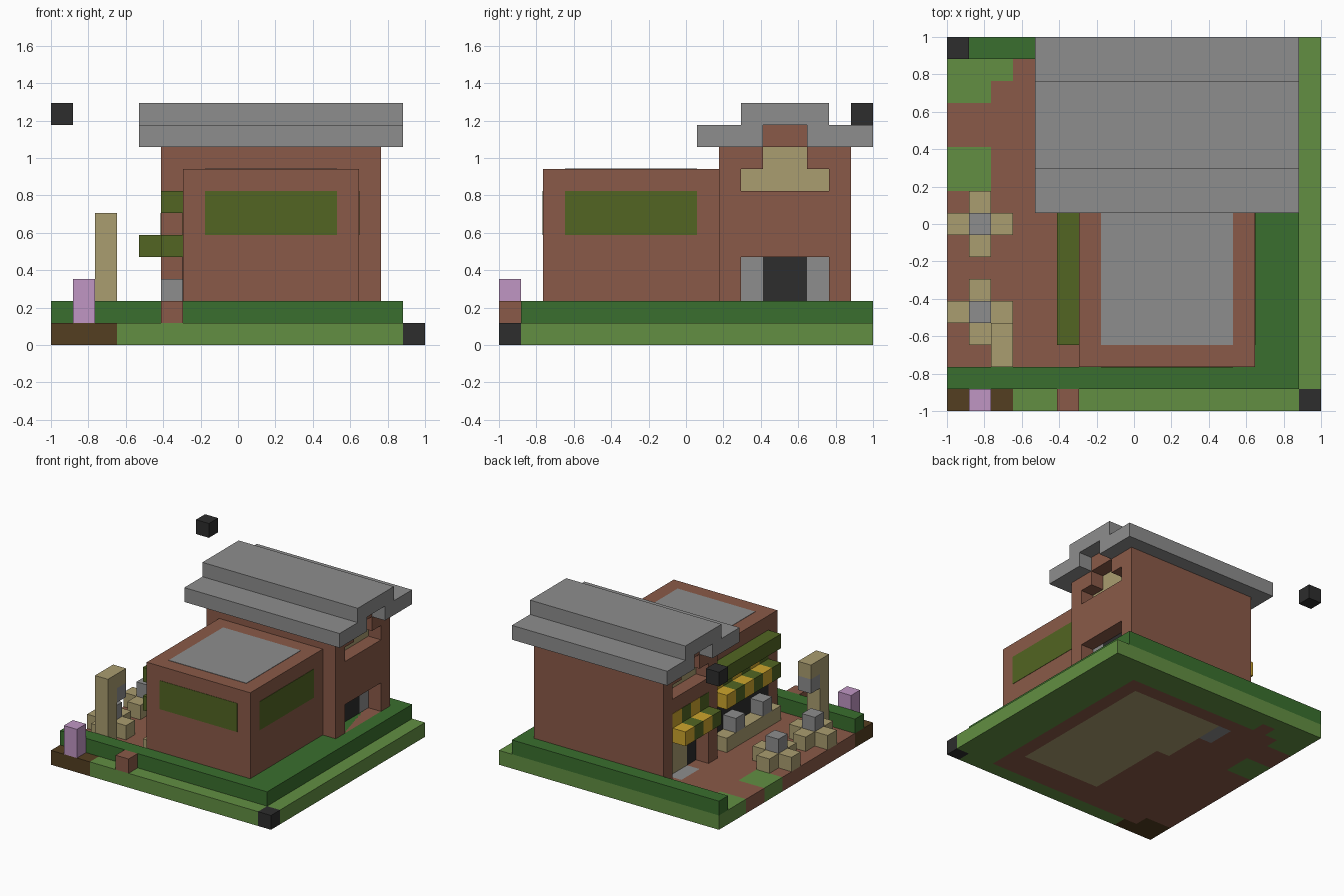
import bpy, bmesh

if "Cube" in bpy.data.objects:
    bpy.data.objects.remove(bpy.data.objects["Cube"])

N = 17            # blocks along one side
V = 2 / N         # block size
THIN = 0.003      # thickness of painted plates


def material(name, r, g, b):
    m = bpy.data.materials.new(name)
    lin = [((c / 255 + 0.055) / 1.055) ** 2.4 for c in (r, g, b)] + [1]
    m.use_nodes = True
    m.diffuse_color = lin
    m.node_tree.nodes["Principled BSDF"].inputs["Base Color"].default_value = lin
    return m


brick = material("brick", 138, 90, 72)
grey = material("grey", 141, 141, 141)
hedge = material("hedge_green", 58, 111, 46)
grass = material("grass_green", 98, 143, 66)
olive = material("olive", 82, 101, 34)
beige = material("beige", 170, 157, 112)
pink = material("pink", 192, 150, 196)
black = material("black", 45, 45, 45)
soil = material("soil", 84, 62, 33)
yellow = material("yellow", 205, 165, 45)


def link(name, bm, *mats):
    me = bpy.data.meshes.new(name)
    bm.to_mesh(me)
    bm.free()
    for m in mats:
        me.materials.append(m)
    ob = bpy.data.objects.new(name, me)
    bpy.context.collection.objects.link(ob)
    return ob


def block(name, mat, x, y, z, grow=(0, 0, 0)):
    """Box over inclusive block ranges; grow thickens it on both sides."""
    spans = [(r, r) if isinstance(r, int) else r for r in (x, y, z)]
    origin = (-1, -1, 0)
    lo = [origin[a] + spans[a][0] * V - grow[a] for a in range(3)]
    hi = [origin[a] + (spans[a][1] + 1) * V + grow[a] for a in range(3)]
    bm = bmesh.new()
    bmesh.ops.create_cube(bm, size=1)
    for v in bm.verts:
        v.co = [hi[a] if v.co[a] > 0 else lo[a] for a in range(3)]
    return link(name, bm, mat)


def cut(ob, *cutters):
    """Carve cutters out of an object and drop them."""
    for c in cutters:
        c.hide_render = True
        mod = ob.modifiers.new("cut", "BOOLEAN")
        mod.operation, mod.solver, mod.object = "DIFFERENCE", "EXACT", c
    deps = bpy.context.evaluated_depsgraph_get()
    me = bpy.data.meshes.new_from_object(ob.evaluated_get(deps))
    ob.modifiers.clear()
    ob.data = me
    for c in cutters:
        bpy.data.objects.remove(c)


# Ground slab, coloured block by block
def ground_colour(i, j):
    if i == 16 and j == 0:
        return black
    if i < 3 and j == 0 or i < 2 and j == 1:
        return soil
    if i > 13 or j in (0, 16) or (j == 15 and i != 3):
        return grass
    if i < 2 and j in (10, 11, 14):
        return grass
    if i == 5 and j in (12, 13):
        return grey
    if 3 <= j <= 13 and (7 if j < 9 else 6) <= i <= 12:
        return beige
    return brick


slab_mats = [brick, grass, soil, black, grey, beige]
bm = bmesh.new()
bmesh.ops.create_grid(bm, x_segments=N, y_segments=N, size=1)
top = bmesh.ops.extrude_face_region(bm, geom=bm.faces[:])["geom"]
for v in top:
    if isinstance(v, bmesh.types.BMVert):
        v.co.z = V
bmesh.ops.recalc_face_normals(bm, faces=bm.faces[:])
for f in bm.faces:
    c = f.calc_center_median()
    i, j = (max(0, min(N - 1, int((p + 1) / V))) for p in (c.x, c.y))
    f.material_index = slab_mats.index(ground_colour(i, j))
link("ground", bm, *slab_mats)

# Hedges
block("front_hedge", hedge, (0, 15), 1, 1)
block("back_hedge", hedge, (0, 15), 16, 1)
block("side_hedge", hedge, (14, 15), (2, 15), 1)

# Front wing with windows and flat roof panel
block("front_wing", brick, (6, 13), (2, 9), (1, 7))
block("roof_panel", grey, (7, 12), (3, 8), 7, (0, 0, THIN))
block("front_window", olive, (7, 12), 2, (5, 6), (0, THIN, 0))
block("side_window", olive, 13, (3, 8), (5, 6), (THIN, 0, 0))
block("serving_hatch", black, 6, (3, 8), (2, 3), (THIN, 0, 0))

# Main hall with recessed doors and gable niches
hall = block("hall", brick, (5, 14), (10, 15), (1, 8))
gap = (0.01, 0, 0)
cutters = [block("door_cutter", brick, 14, (11, 14), (2, 3)),
           block("entry_cutter", brick, 5, (11, 14), (1, 3), (0, 0, 0))]
for x in (5, 14):
    cutters.append(block("niche_cutter", brick, x, (11, 14), 7))
    cutters.append(block("niche_top_cutter", brick, x, (12, 13), 8))
cut(hall, *cutters)
block("gable_beam", brick, (5, 14), (12, 13), 9)
block("gable_panel_low", beige, (6, 13), (11, 14), 7, (THIN, 0, 0))
block("gable_panel_high", beige, (6, 13), (12, 13), 8, (THIN, 0, 0))

# Doors inside the recesses
for j in range(11, 15):
    outer = j in (11, 14)
    block("right_door_panel", grey if outer else black, 13, j, (2, 3), (THIN, 0, 0))
    block("left_door_panel", black if outer else beige, 6, j, (1, 3), (THIN, 0, 0))

# Stepped roof
block("roof_eave_front", grey, (4, 15), (9, 11), 9)
block("roof_eave_back", grey, (4, 15), (14, 16), 9)
block("roof_ridge", grey, (4, 15), (11, 14), 10)

# Striped awnings over the entry and the hatch
for x, start, count in ((4, 11, 4), (5, 3, 6)):
    for n in range(count):
        stripe = yellow if n % 2 else olive
        block("awning_stripe", stripe, x, start + n, 4)
        block("awning_backing", stripe, x + 1, start + n, 5, (THIN, 0, 0))
block("upper_awning", olive, 5, (3, 8), 6)

# Counter with two machines
block("counter", beige, 5, (3, 8), 1)
for j in (4, 7):
    block("counter_machine", grey, 5, j, 2)

# Tables with four stools each
for j in (4, 8):
    block("table_leg", beige, 1, j, 1)
    block("table_top", grey, 1, j, 2)
    for di, dj in ((1, 0), (-1, 0), (0, 1), (0, -1)):
        block("stool", beige, 1 + di, j + dj, 1)

# Lamp post
block("lamp_post", beige, 2, 2, (1, 5))
block("lamp_arm", beige, 2, 3, 5)
block("lamp", grey, 2, 3, 4)

# Small pieces at the edges
block("pink_post", pink, 1, 0, (1, 2))
block("brick_step", brick, 5, 0, 1)
block("floating_block", black, 0, 16, 10)
